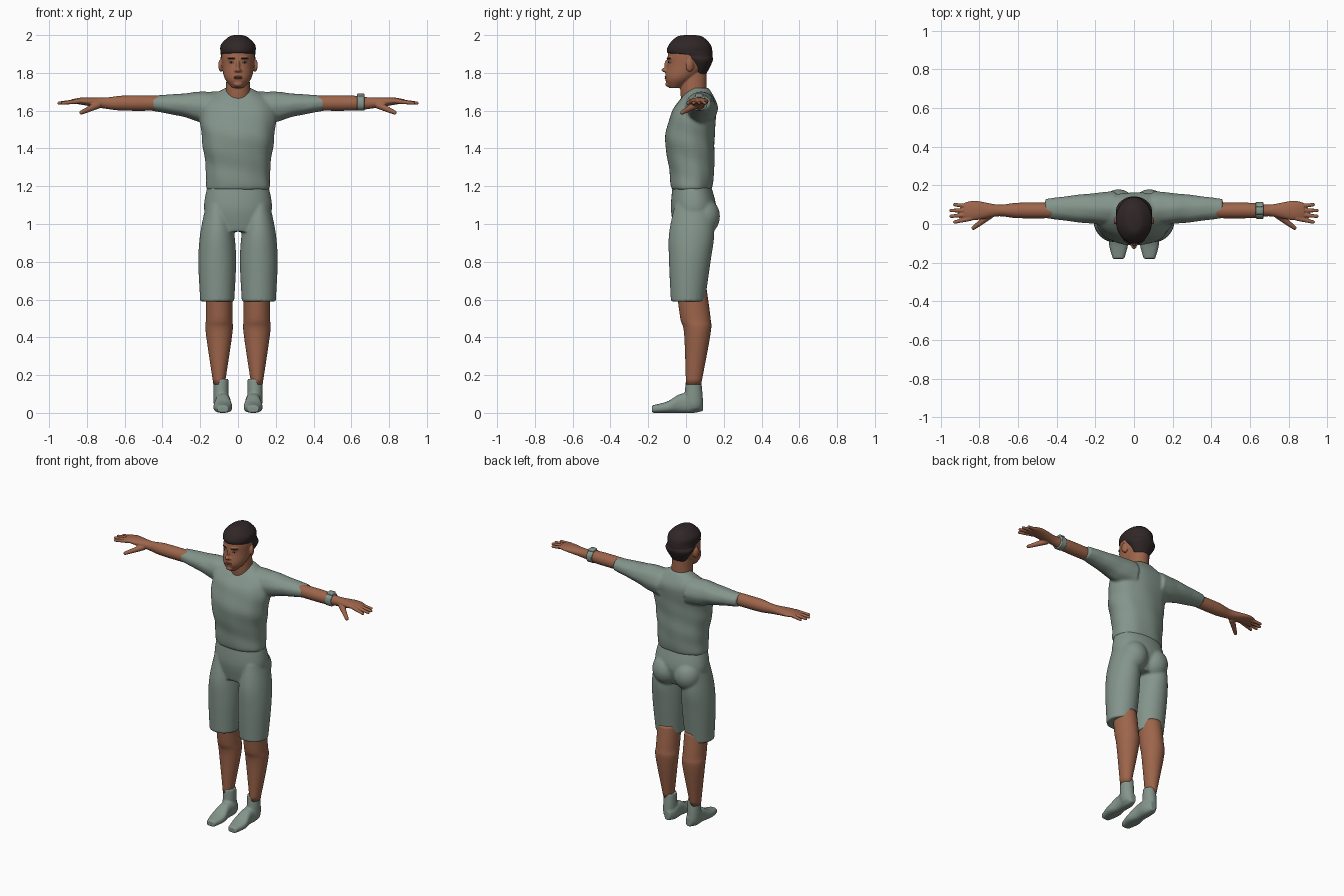
import bpy
import bmesh
from math import cos, sin, pi, copysign
from mathutils import Matrix, Vector, Euler

default_cube = bpy.data.objects.get("Cube")
if default_cube:
    bpy.data.objects.remove(default_cube, do_unlink=True)


def make_material(name, red, green, blue):
    material = bpy.data.materials.new(name)
    material.use_nodes = True
    colour = (red, green, blue, 1)
    material.diffuse_color = colour
    shader = material.node_tree.nodes["Principled BSDF"]
    shader.inputs["Base Color"].default_value = colour
    shader.inputs["Roughness"].default_value = .8
    return material


skin = make_material("brown skin", .34, .13, .07)
cloth = make_material("grey green cloth", .23, .3, .26)
hair = make_material("dark hair", .03, .02, .02)
lips = make_material("lips", .24, .08, .05)
eye_white = make_material("eye white", .45, .4, .36)
iris = make_material("dark iris", .02, .01, .01)


def smooth_rings(rings, steps=6):
    """Interpolate rings with a Catmull-Rom spline."""
    last = len(rings) - 1
    result = []
    for index in range(last):
        before, start, end, after = (
            Vector(rings[min(max(near, 0), last)])
            for near in range(index - 1, index + 3))
        for step in range(steps):
            t = step / steps
            slope = end - before
            bend = before * 2 - start * 5 + end * 4 - after
            twist = (start - end) * 3 + after - before
            result.append(start + (slope + (bend + twist * t) * t) * (t / 2))
    return result + [Vector(rings[last])]


def loft(bm, axis, rings, across=0, side=1, power=2, fold=0, segments=48):
    """Skin oval rings: position, second centre, and two radii each."""
    loops = []
    for position, centre, radius_u, radius_v in smooth_rings(rings):
        loop = []
        for segment in range(segments):
            angle = 2 * pi * segment / segments
            dir_u, dir_v = cos(angle), sin(angle)
            wave = 1 + fold * sin(5 * angle + 30 * position) * cos(3 * angle - 20 * position)
            u = across + radius_u * wave * copysign(abs(dir_u) ** (2 / power), dir_u)
            v = centre + radius_v * wave * copysign(abs(dir_v) ** (2 / power), dir_v)
            if axis == "x":
                point = (position, u, v)
            elif axis == "y":
                point = (u, position, v)
            else:
                point = (u, v, position)
            loop.append(bm.verts.new((point[0] * side, point[1], point[2])))
        loops.append(loop)
    for low, high in zip(loops, loops[1:]):
        for segment in range(segments):
            following = (segment + 1) % segments
            bm.faces.new((low[segment], low[following], high[following], high[segment]))
    bm.faces.new(loops[0])
    bm.faces.new(loops[-1])


def ball(bm, centre, radii, turn=0):
    matrix = Matrix.LocRotScale(Vector(centre), Euler((0, 0, turn)), Vector(radii))
    bmesh.ops.create_uvsphere(bm, u_segments=24, v_segments=16, radius=1, matrix=matrix)


def digit(bm, start, end, thick, thin, side):
    """Tapered finger or thumb with a rounded tip."""
    start = Vector((start[0] * side, start[1], start[2]))
    end = Vector((end[0] * side, end[1], end[2]))
    along = end - start
    rotation = along.to_track_quat("Z", "Y")
    matrix = Matrix.LocRotScale((start + end) / 2, rotation, None)
    bmesh.ops.create_cone(bm, cap_ends=True, segments=16, radius1=thick,
                          radius2=thin, depth=along.length, matrix=matrix)
    ball(bm, end, (thin, thin, thin))


def finish(bm, name, material, voxel=0, relax=3):
    """Make the object; a voxel size fuses its overlapping volumes."""
    bmesh.ops.recalc_face_normals(bm, faces=bm.faces)
    for face in bm.faces:
        face.smooth = True
    mesh = bpy.data.meshes.new(name)
    bm.to_mesh(mesh)
    bm.free()
    mesh.materials.append(material)
    obj = bpy.data.objects.new(name, mesh)
    bpy.context.collection.objects.link(obj)
    if voxel:
        remesh = obj.modifiers.new("fuse", "REMESH")
        remesh.mode = "VOXEL"
        remesh.voxel_size = voxel
        remesh.use_smooth_shade = True
        relaxing = obj.modifiers.new("relax", "SMOOTH")
        relaxing.factor = .5
        relaxing.iterations = relax
    return obj


sides = ((1, "left"), (-1, "right"))

# Shirt: torso and both sleeves fused
bm = bmesh.new()
loft(bm, "z", [(1.18, .03, .16, .1), (1.2, .03, .17, .11), (1.3, .03, .17, .12),
               (1.45, .02, .19, .13), (1.58, .04, .2, .12), (1.65, .06, .18, .1),
               (1.72, .07, .07, .05)], power=2.2, fold=.02)
for side, label in sides:
    loft(bm, "x", [(.1, 1.61, .09, .09), (.2, 1.62, .08, .08), (.3, 1.63, .07, .06),
                   (.46, 1.64, .05, .04)], across=.08, side=side, fold=.02)
finish(bm, "shirt", cloth, voxel=.008, relax=5)

# Shorts: pelvis, seat and legs fused
bm = bmesh.new()
loft(bm, "z", [(1.21, .03, .16, .1), (1.08, .04, .18, .12), (.96, .03, .14, .09)],
     power=2.2)
for side, label in sides:
    ball(bm, (.08 * side, .09, 1.04), (.09, .09, .1))
    loft(bm, "z", [(1.1, .04, .06, .1), (.95, .03, .09, .12), (.8, .02, .1, .11),
                   (.59, .01, .09, .09)], across=.11, side=side)
finish(bm, "shorts", cloth, voxel=.008, relax=4)

for side, label in sides:
    # Lower leg
    bm = bmesh.new()
    loft(bm, "z", [(.65, .03, .07, .08), (.5, .05, .07, .08), (.42, .06, .07, .07),
                   (.15, .04, .03, .04)], across=.1, side=side)
    finish(bm, label + "_lower_leg", skin)

    # Socked foot
    bm = bmesh.new()
    loft(bm, "z", [(.18, .04, .04, .04), (.06, .04, .04, .05), (.02, .04, .03, .04)],
         across=.09, side=side)
    loft(bm, "y", [(.09, .04, .02, .03), (.04, .05, .04, .05), (-.03, .05, .04, .05),
                   (-.1, .03, .05, .03), (-.18, .02, .03, .02)],
         across=.08, side=side, power=2.5)
    finish(bm, label + "_sock", cloth, voxel=.006)

    # Forearm with palm, fingers and thumb
    bm = bmesh.new()
    loft(bm, "x", [(.4, 1.64, .04, .04), (.6, 1.64, .04, .04), (.7, 1.64, .03, .03),
                   (.82, 1.65, .05, .02), (.88, 1.65, .04, .01)],
         across=.07, side=side)
    for finger in range(4):
        knuckle = (.84, .03 + .02 * finger, 1.65)
        tip = (.95 - .01 * (finger - 1.5) ** 2, .01 + .03 * finger, 1.64)
        digit(bm, knuckle, tip, .013, .009, side)
    digit(bm, (.74, .05, 1.63), (.83, -.02, 1.59), .02, .011, side)
    finish(bm, label + "_forearm_and_hand", skin, voxel=.004, relax=2)

# Wrist watch on the left arm
bm = bmesh.new()
loft(bm, "x", [(.63, 1.64, .043, .04), (.67, 1.64, .043, .04)], across=.07, power=2.3)
case = Matrix.LocRotScale(Vector((.65, .07, 1.68)), None, Vector((.04, .04, .02)))
bmesh.ops.create_cube(bm, size=1, matrix=case)
watch = finish(bm, "wrist_watch", cloth)
watch.modifiers.new("soft edges", "BEVEL").width = .003

# Head with neck, nose, chin, ears and brow ridges fused
bm = bmesh.new()
loft(bm, "z", [(1.72, -.06, .03, .03), (1.77, -.03, .07, .08), (1.84, .01, .085, .11),
               (1.92, .02, .085, .11), (1.98, .02, .04, .06)])
loft(bm, "z", [(1.62, .05, .07, .07), (1.7, .04, .065, .07), (1.8, .04, .06, .07)])
ball(bm, (0, -.11, 1.815), (.015, .02, .012))
ball(bm, (0, -.1, 1.84), (.01, .015, .03))
ball(bm, (0, -.09, 1.74), (.025, .02, .015))
for side, label in sides:
    ball(bm, (.013 * side, -.1, 1.81), (.01, .013, .009))
    ball(bm, (.09 * side, .02, 1.84), (.013, .023, .034), turn=.35 * side)
    ball(bm, (.034 * side, -.086, 1.877), (.026, .01, .008), turn=.5 * side)
finish(bm, "head", skin, voxel=.004)

# Short hair with a straight fringe
bm = bmesh.new()
loft(bm, "z", [(1.78, .07, .04, .03), (1.86, .07, .09, .07), (1.89, .04, .09, .1),
               (1.91, .02, .093, .12), (1.95, .02, .09, .11), (1.99, .02, .05, .07),
               (2, .02, .02, .03)])
finish(bm, "hair", hair)

# Eyes, eyebrows and lips
face_details = (
    ("eye", eye_white, 1.856, -.087, (.015, .006, .005)),
    ("iris", iris, 1.856, -.09, (.006, .005, .005)),
    ("eyebrow", hair, 1.878, -.092, (.022, .006, .004)),
)
for side, label in sides:
    for detail, material, height, depth, radii in face_details:
        bm = bmesh.new()
        ball(bm, (.036 * side, depth, height), radii, turn=.5 * side)
        finish(bm, label + "_" + detail, material)
bm = bmesh.new()
for height in (1.779, 1.772):
    ball(bm, (0, -.105, height), (.024, .008, .005))
finish(bm, "lips", lips)
